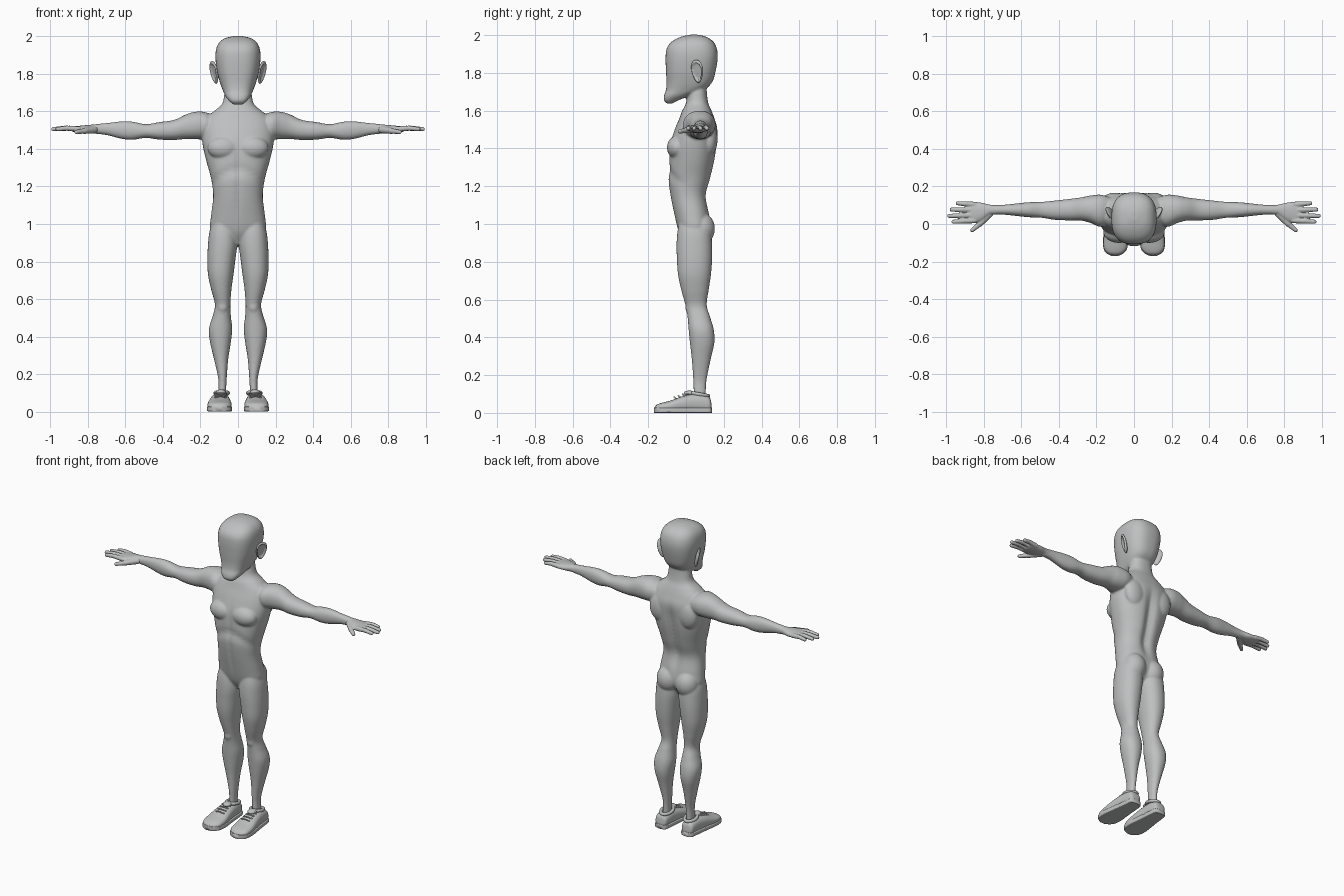
import bpy, bmesh, math
from math import sin, cos, pi, exp
from mathutils import Vector, Matrix

if "Cube" in bpy.data.objects:
    bpy.data.objects.remove(bpy.data.objects["Cube"], do_unlink=True)

grey = bpy.data.materials.new("plain grey")
grey.use_nodes = True
tone = (.52, .525, .53, 1)
grey.diffuse_color = tone
grey.node_tree.nodes["Principled BSDF"].inputs["Base Color"].default_value = tone


def catmull(p0, p1, p2, p3, t):
    return [b + .5 * t * (c - a + t * (2*a - 5*b + 4*c - d + t * (3 * (b - c) + d - a)))
            for a, b, c, d in zip(p0, p1, p2, p3)]


def loft(bm, rings, axis, power=2.2, segments=40, steps=5):
    """Skin smooth cross-sections given as (position, a_low, a_high, b_low, b_high)."""
    fine = []
    for i in range(len(rings) - 1):
        quad = [rings[min(max(i + k, 0), len(rings) - 1)] for k in (-1, 0, 1, 2)]
        fine += [catmull(*quad, s / steps) for s in range(steps)]
    fine.append(rings[-1])
    loops = []
    for t, a0, a1, b0, b1 in fine:
        loop = []
        for k in range(segments):
            ang = 2 * pi * k / segments
            c, s = [math.copysign(abs(f) ** (2 / power), f) for f in (cos(ang), sin(ang))]
            a = (a0 + a1) / 2 + (a1 - a0) / 2 * c
            b = (b0 + b1) / 2 + (b1 - b0) / 2 * s
            co = {"x": (t, a, b), "y": (a, t, b), "z": (a, b, t)}[axis]
            loop.append(bm.verts.new(co))
        loops.append(loop)
    for lo, hi in zip(loops, loops[1:]):
        for k in range(segments):
            n = (k + 1) % segments
            bm.faces.new((lo[k], lo[n], hi[n], hi[k]))
    bm.faces.new(loops[0])
    bm.faces.new(loops[-1])
    return [v for loop in loops for v in loop]


def ball(bm, centre, size):
    m = Matrix.Translation(centre) @ Matrix.Diagonal((*size, 1))
    return bmesh.ops.create_uvsphere(bm, u_segments=32, v_segments=20, radius=1, matrix=m)["verts"]


def capsule(bm, start, end, r0, r1):
    start, end = Vector(start), Vector(end)
    way = end - start
    turn = way.to_track_quat("Z", "Y")
    verts = bmesh.ops.create_uvsphere(bm, u_segments=16, v_segments=11, radius=1)["verts"]
    for v in verts:
        upper = v.co.z > 0
        v.co = turn @ (v.co * (r1 if upper else r0)) + (end if upper else start)


def finish(name, bm, voxel=0, smooth=0):
    """Make an object mirrored across x, optionally fused into one skin."""
    bmesh.ops.recalc_face_normals(bm, faces=bm.faces)
    mesh = bpy.data.meshes.new(name)
    bm.to_mesh(mesh)
    bm.free()
    ob = bpy.data.objects.new(name, mesh)
    bpy.context.collection.objects.link(ob)
    mesh.materials.append(grey)
    for p in mesh.polygons:
        p.use_smooth = True
    mirror = ob.modifiers.new("Mirror", "MIRROR")
    mirror.use_mirror_merge = False
    if voxel:
        fuse = ob.modifiers.new("Fuse", "REMESH")
        fuse.mode = "VOXEL"
        fuse.voxel_size = voxel
        fuse.use_smooth_shade = True
        soft = ob.modifiers.new("Soften", "SMOOTH")
        soft.factor = .5
        soft.iterations = smooth
    return ob


def symmetric(rows):
    return [(z, -w, w, front, back) for z, w, front, back in rows]


# Body: torso and neck
body = bmesh.new()
torso = loft(body, symmetric([
    (.89, .03, 0, .08), (.94, .12, -.03, .115), (.98, .148, -.045, .13),
    (1.05, .143, -.062, .125), (1.15, .132, -.083, .11), (1.24, .143, -.094, .133),
    (1.34, .17, -.09, .155), (1.42, .188, -.085, .165), (1.5, .193, -.06, .168),
    (1.56, .175, -.035, .15), (1.6, .13, -.02, .135), (1.64, .085, 0, .118),
    (1.7, .072, .01, .11), (1.76, .065, .02, .11)]), "z", 2.3, 64)
for v in torso:
    x, y, z = v.co
    if y > .04:    # spine groove
        v.co.y -= .022 * exp(-(x / .03) ** 2) * exp(-((z - 1.27) / .2) ** 4)
    else:          # belly line and ribcage arch
        v.co.y += .007 * exp(-(x / .014) ** 2) * exp(-((z - 1.25) / .2) ** 4)
        arch = 1.32 - 4 * x * x
        v.co.y += .008 * exp(-((z - arch + .03) / .03) ** 2)

# Body: chest, shoulder blades, buttocks
ball(body, (.078, -.045, 1.405), (.085, .056, .062))
ball(body, (.1, .125, 1.45), (.07, .042, .09))
ball(body, (.068, .08, .975), (.073, .073, .085))

# Body: leg
loft(body, [
    (1.03, .02, .13, -.03, .1), (.96, .008, .152, -.045, .13), (.89, .004, .16, -.05, .138),
    (.81, .014, .163, -.048, .138), (.73, .024, .16, -.042, .132), (.65, .035, .143, -.025, .12),
    (.57, .041, .123, -.003, .11), (.51, .038, .135, .008, .127), (.44, .031, .155, .014, .147),
    (.37, .038, .149, .021, .15), (.28, .052, .128, .031, .13), (.18, .06, .106, .038, .11),
    (.12, .063, .104, .04, .105), (.06, .063, .106, .04, .105)], "z")
ball(body, (.082, .024, .56), (.03, .028, .04))

# Body: arm
loft(body, [
    (.1, .03, .13, 1.49, 1.56), (.17, -.015, .155, 1.455, 1.595), (.23, .005, .152, 1.452, 1.598),
    (.28, .018, .142, 1.453, 1.583), (.34, .019, .134, 1.448, 1.555), (.42, .022, .125, 1.45, 1.543),
    (.49, .033, .118, 1.459, 1.532), (.56, .036, .116, 1.449, 1.545), (.62, .042, .11, 1.454, 1.547),
    (.7, .05, .102, 1.474, 1.538), (.78, .049, .1, 1.483, 1.53)], "x")

# Body: head with flat face and jutting chin
loft(body, symmetric([
    (1.637, .025, -.1, -.075), (1.655, .046, -.117, -.04), (1.68, .066, -.116, .02),
    (1.71, .08, -.106, .095), (1.75, .095, -.103, .138), (1.81, .111, -.106, .157),
    (1.88, .12, -.108, .168), (1.93, .117, -.102, .163), (1.965, .102, -.076, .145),
    (1.99, .07, -.03, .11), (2.002, .02, .02, .065)]), "z", 2.6, 56)
finish("body", body, .0065, 4)

# Ears: dished discs leaning outward
ears = bmesh.new()
place = (Matrix.Translation((.127, .06, 1.808)) @ Matrix.Rotation(math.radians(-30), 4, "Z")
         @ Matrix.Rotation(math.radians(12), 4, "Y"))
for v in ball(ears, (0, 0, 0), (1, 1, 1)):
    x, y, z = v.co
    if x > 0 and math.hypot(y, z) < .75:
        x = -.15
    v.co = place @ Vector((x * .014, y * (1 + .25 * z) * .034, z * .062))
finish("ears", ears)

# Hands: palm, thumb and four jointed fingers
hands = bmesh.new()
loft(hands, [
    (.73, .053, .1, 1.483, 1.53), (.77, .047, .103, 1.484, 1.53), (.81, .018, .113, 1.483, 1.527),
    (.85, .006, .117, 1.486, 1.523), (.88, .01, .115, 1.492, 1.519), (.89, .02, .105, 1.497, 1.513)], "x")
capsule(hands, (.77, .055, 1.502), (.82, .002, 1.496), .02, .016)
capsule(hands, (.82, .002, 1.496), (.862, -.033, 1.49), .015, .011)
for y0, y1, tip in [(.019, .012, .962), (.047, .043, .985), (.075, .077, .972), (.104, .111, .94)]:
    mid = (.86 + tip) / 2
    joint = (mid, (y0 + y1) / 2, 1.511)
    capsule(hands, (.85, y0, 1.506), joint, .015, .0135)
    capsule(hands, joint, (tip, y1, 1.506), .0135, .011)
finish("hands", hands, .004, 2)

# Shoes: upper and flat sole from one outline
outline = [
    (.136, .08, .11, .04), (.126, .058, .132, .08), (.09, .05, .139, .097), (.04, .046, .145, .1),
    (-.02, .04, .154, .088), (-.08, .034, .162, .066), (-.13, .04, .159, .053),
    (-.155, .06, .142, .043), (-.167, .085, .118, .028)]
uppers = bmesh.new()
loft(uppers, [(y, a, b, .004, top) for y, a, b, top in outline], "y", 2.5)
finish("shoe_uppers", uppers)

soles = bmesh.new()
loft(soles, [(y * 1.015, a - .003, b + .003, 0, .028) for y, a, b, top in outline], "y", 7, 48)
finish("shoe_soles", soles)

# Shoes: padded collar, tongue and laces
trim = bmesh.new()
count = 20
rim = [(.087 + .034 * cos(2 * pi * k / count), .072 + .046 * sin(2 * pi * k / count),
        .098 - .008 * sin(2 * pi * k / count)) for k in range(count)]
for k in range(count):
    capsule(trim, rim[k], rim[(k + 1) % count], .01, .01)
ball(trim, (.09, .018, .104), (.026, .03, .014))
for k in range(4):
    y, z = .012 - .022 * k, .106 - .0075 * k
    capsule(trim, (.066, y, z - .008), (.092, y - .008, z), .004, .004)
    capsule(trim, (.092, y - .008, z), (.122, y, z - .008), .004, .004)
finish("shoe_collars_and_laces", trim)
